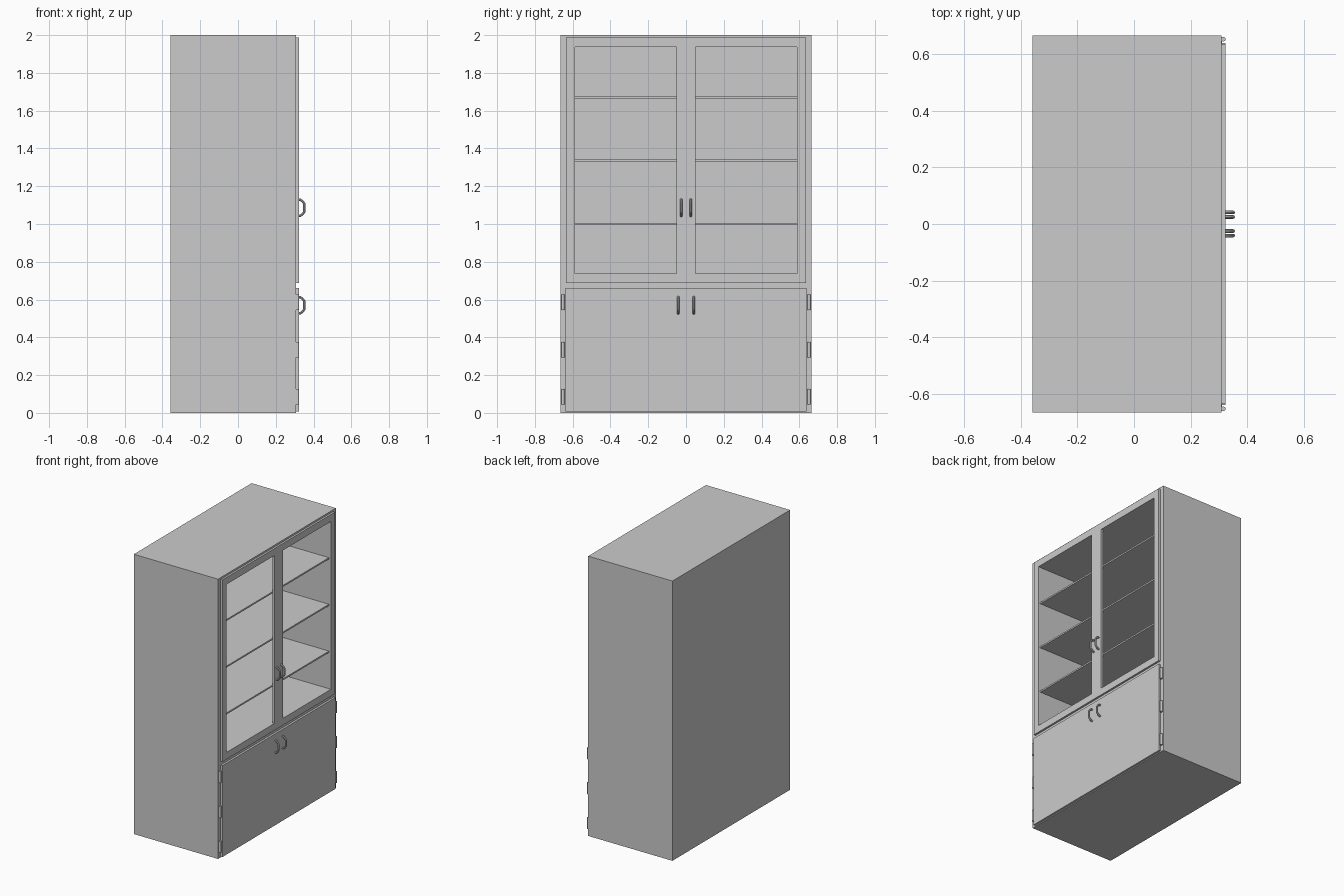
import bpy, bmesh
from mathutils import Vector

if "Cube" in bpy.data.objects:
    bpy.data.objects.remove(bpy.data.objects["Cube"])


def link(name, bm):
    mesh = bpy.data.meshes.new(name)
    bm.to_mesh(mesh)
    bm.free()
    ob = bpy.data.objects.new(name, mesh)
    bpy.context.collection.objects.link(ob)
    return ob


def box(name, x, y, z):
    bm = bmesh.new()
    bmesh.ops.create_cube(bm, size=1)
    for v in bm.verts:
        v.co = Vector([r[0] if c < 0 else r[1] for c, r in zip(v.co, (x, y, z))])
    return link(name, bm)


def cut(ob, x, y, z):
    cutter = box("cutter", x, y, z)
    cutter.hide_render = True
    mod = ob.modifiers.new("cut", 'BOOLEAN')
    mod.object = cutter
    mod.solver = 'EXACT'
    bpy.context.view_layer.objects.active = ob
    bpy.ops.object.modifier_apply(modifier=mod.name)
    bpy.data.objects.remove(cutter)


def smooth(ob):
    bpy.ops.object.select_all(action='DESELECT')
    ob.select_set(True)
    bpy.context.view_layer.objects.active = ob
    bpy.ops.object.shade_smooth_by_angle()


FRONT = 0.308          # front plane of the carcass
WIN_Z = (0.737, 1.937)

# carcass with open upper compartment
carcass = box("carcass", (-0.358, FRONT), (-0.665, 0.665), (0, 2))
cut(carcass, (-0.338, 0.4), (-0.59, 0.59), WIN_Z)

# shelves
for i, z in enumerate((1.0, 1.335, 1.668)):
    box(f"shelf_{i + 1}", (-0.339, FRONT - 0.002), (-0.591, 0.591), (z - 0.005, z + 0.006))

# upper door front with two open windows
upper = box("upper_doors", (FRONT, 0.322), (-0.635, 0.635), (0.687, 1.987))
for y in ((-0.588, -0.05), (0.05, 0.588)):
    cut(upper, (0.2, 0.4), y, WIN_Z)

# lower door front
box("lower_doors", (FRONT, 0.323), (-0.638, 0.638), (0.007, 0.66))

# hinges: thin leaf and barrel
for side, s in (("left", -1), ("right", 1)):
    ys = sorted((s * 0.638, s * 0.66))
    for i, z in enumerate((0.085, 0.335, 0.585)):
        box(f"hinge_leaf_{side}_{i + 1}", (FRONT - 0.001, 0.311), ys, (z - 0.041, z + 0.041))
        bm = bmesh.new()
        bmesh.ops.create_cone(bm, cap_ends=True, segments=16, radius1=0.008,
                              radius2=0.008, depth=0.082)
        barrel = link(f"hinge_barrel_{side}_{i + 1}", bm)
        barrel.location = (0.315, s * 0.652, z)
        smooth(barrel)


# bow handles swept along a rounded path
def handle(name, y, z):
    cu = bpy.data.curves.new(name, 'CURVE')
    cu.dimensions = '3D'
    cu.bevel_depth = 0.0065
    cu.bevel_resolution = 2
    cu.use_fill_caps = True
    path = [(0.318, 0.044), (0.330, 0.042), (0.342, 0.034), (0.350, 0.022)]
    path += [(x, -h) for x, h in reversed(path)]
    sp = cu.splines.new('POLY')
    sp.points.add(len(path) - 1)
    for p, (x, h) in zip(sp.points, path):
        p.co = (x, y, z + h, 1)
    ob = bpy.data.objects.new(name, cu)
    bpy.context.collection.objects.link(ob)
    bpy.ops.object.select_all(action='DESELECT')
    ob.select_set(True)
    bpy.context.view_layer.objects.active = ob
    bpy.ops.object.convert(target='MESH')
    smooth(bpy.context.object)


for side, s in (("left", -1), ("right", 1)):
    handle(f"upper_handle_{side}", s * 0.025, 1.086)
    handle(f"lower_handle_{side}", s * 0.041, 0.57)
